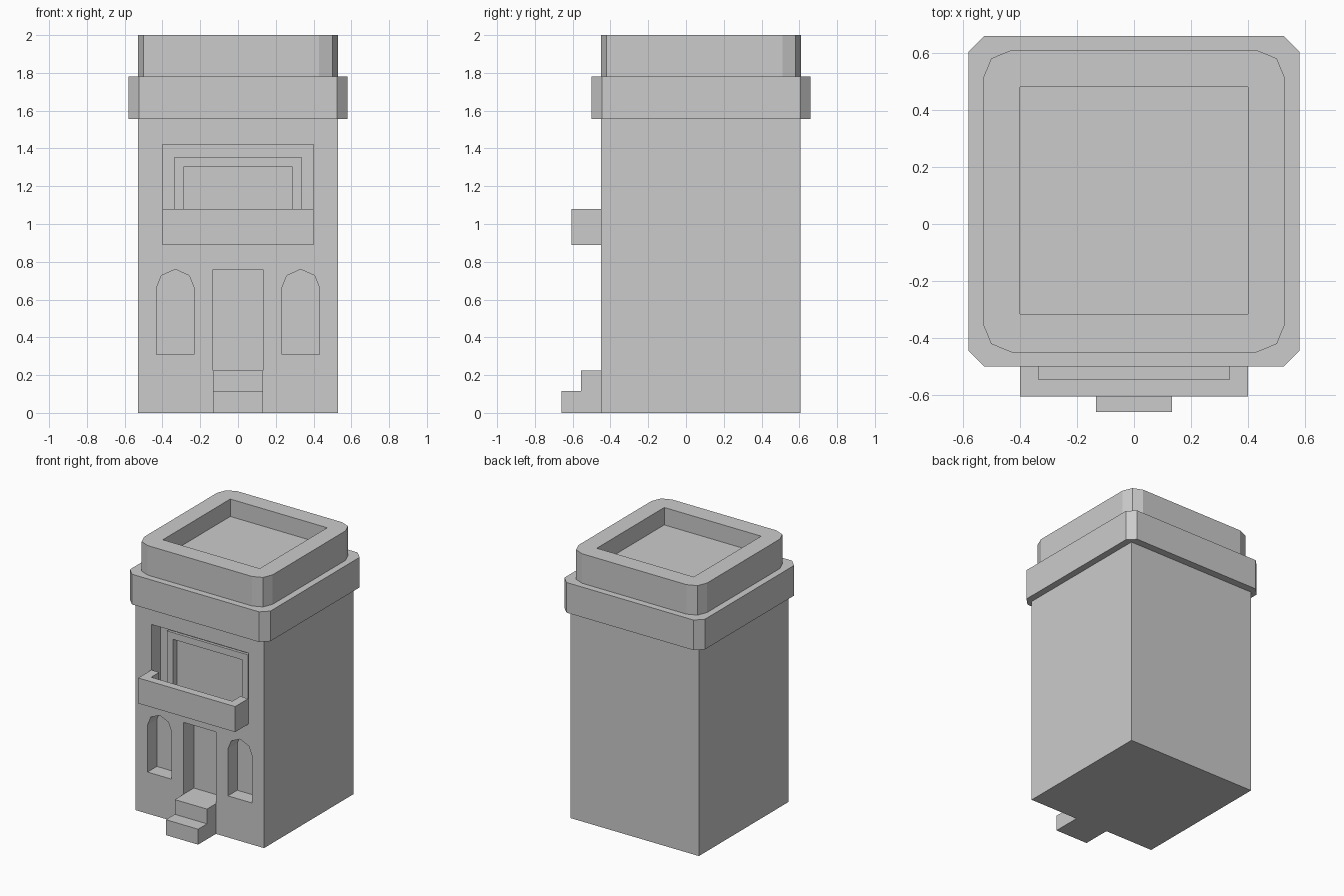
import bpy
import bmesh

default = bpy.data.objects.get("Cube")
if default:
    bpy.data.objects.remove(default, do_unlink=True)

stone = bpy.data.materials.new("grey stone")
stone.use_nodes = True
GREY = (0.6, 0.6, 0.6, 1)
stone.diffuse_color = GREY
stone.node_tree.nodes["Principled BSDF"].inputs["Base Color"].default_value = GREY


def finish(name, bm):
    bmesh.ops.recalc_face_normals(bm, faces=bm.faces)
    mesh = bpy.data.meshes.new(name)
    bm.to_mesh(mesh)
    bm.free()
    mesh.materials.append(stone)
    obj = bpy.data.objects.new(name, mesh)
    bpy.context.collection.objects.link(obj)
    return obj


def block(name, x, y, z, corner=0, segments=1, front_only=False):
    """Box centred on x = 0, with optional cut vertical corners."""
    bm = bmesh.new()
    bmesh.ops.create_cube(bm, size=1)
    for v in bm.verts:
        v.co.x *= 2 * x
        v.co.y = y[0] if v.co.y < 0 else y[1]
        v.co.z = z[0] if v.co.z < 0 else z[1]
    if corner:
        edges = [e for e in bm.edges
                 if abs(e.verts[0].co.z - e.verts[1].co.z) > 0.01
                 and (not front_only or e.verts[0].co.y == y[0])]
        bmesh.ops.bevel(bm, geom=edges, offset=corner, segments=segments,
                        profile=0.5, affect='EDGES')
    return finish(name, bm)


def arch(name, side):
    """Pointed arch outline pushed back through the front wall."""
    outline = [(-0.1, 0.31), (0.1, 0.31), (0.1, 0.66),
               (0.073, 0.727), (0, 0.76), (-0.073, 0.727), (-0.1, 0.66)]
    bm = bmesh.new()
    face = bm.faces.new([bm.verts.new((side * 0.332 + x, -0.6, z)) for x, z in outline])
    new = bmesh.ops.extrude_face_region(bm, geom=[face])["geom"]
    for v in new:
        if isinstance(v, bmesh.types.BMVert):
            v.co.y = -0.34
    return finish(name, bm)


def carve(obj, cutter):
    mod = obj.modifiers.new("carve", 'BOOLEAN')
    mod.operation = 'DIFFERENCE'
    mod.solver = 'EXACT'
    mod.object = cutter
    bpy.context.view_layer.objects.active = obj
    bpy.ops.object.modifier_apply(modifier=mod.name)
    bpy.data.objects.remove(cutter, do_unlink=True)


# Main body with arched windows, doorway and balcony opening
body = block("building_body", 0.53, (-0.45, 0.605), (0, 1.555))
for side in (-1, 1):
    carve(body, arch("window_cutter", side))
carve(body, block("door_cutter", 0.133, (-0.6, -0.33), (0.225, 0.76)))
carve(body, block("opening_cutter", 0.4, (-0.6, -0.34), (0.93, 1.42)))
carve(body, block("pane_cutter", 0.285, (-0.6, -0.31), (0.93, 1.305)))

# Raised frame around the upper window
frame = block("upper_window_frame", 0.335, (-0.36, -0.34), (0.93, 1.355))
carve(frame, block("frame_cutter", 0.285, (-0.5, -0.2), (0.8, 1.305)))

# Balcony tray
balcony = block("balcony", 0.4, (-0.605, -0.45), (0.89, 1.08), 0.035, 1, True)
carve(balcony, block("balcony_cutter", 0.335, (-0.545, -0.3), (0.93, 1.3)))

# Door steps
block("lower_step", 0.133, (-0.66, -0.45), (0, 0.115), 0.055, 1, True)
block("upper_step", 0.133, (-0.555, -0.45), (0.115, 0.225), 0.06, 1, True)

# Cornice and roof parapet with a sunken roof
block("cornice", 0.58, (-0.5, 0.66), (1.555, 1.78), 0.055)
parapet = block("roof_parapet", 0.53, (-0.45, 0.61), (1.78, 2), 0.1, 2)
carve(parapet, block("roof_cutter", 0.4, (-0.315, 0.48), (1.87, 2.2)))
